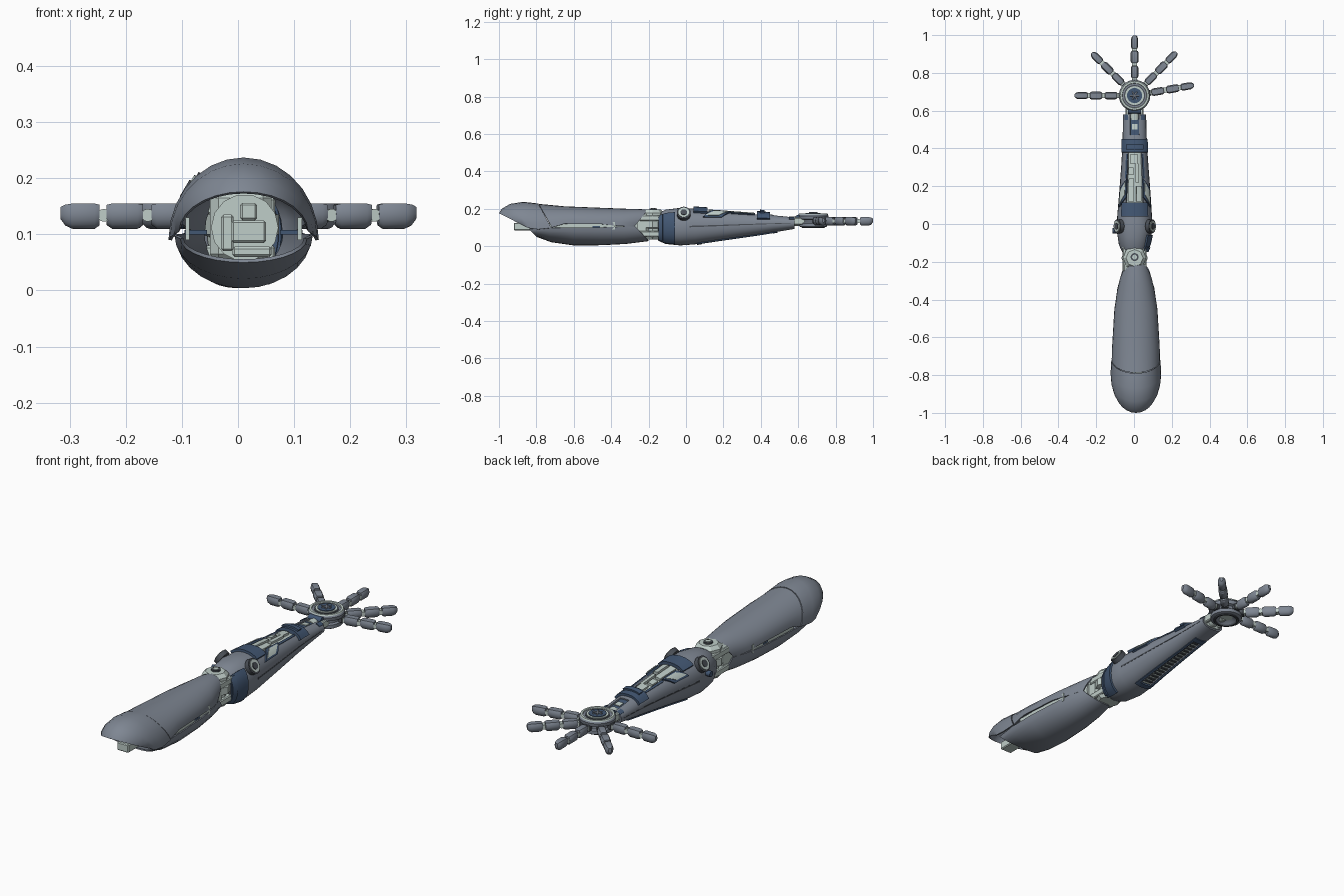
import bpy, bmesh
from math import sin, cos, radians, pi, copysign
from mathutils import Vector, Matrix

if "Cube" in bpy.data.objects:
    bpy.data.objects.remove(bpy.data.objects["Cube"])


def material(name, rgb):
    m = bpy.data.materials.new(name)
    m.use_nodes = True
    m.diffuse_color = (*rgb, 1)
    m.node_tree.nodes["Principled BSDF"].inputs["Base Color"].default_value = (*rgb, 1)
    return m


GRAY = material("steel gray", (.21, .24, .29))
LIGHT = material("pale metal", (.52, .61, .58))
NAVY = material("navy", (.055, .095, .17))
DARK = material("dark gray", (.07, .08, .095))


def finish(bm, name, mat, thick=0, smooth=True):
    me = bpy.data.meshes.new(name)
    bm.to_mesh(me)
    bm.free()
    me.materials.append(mat)
    ob = bpy.data.objects.new(name, me)
    bpy.context.collection.objects.link(ob)
    bpy.ops.object.select_all(action='DESELECT')
    ob.select_set(True)
    bpy.context.view_layer.objects.active = ob
    if thick:
        mod = ob.modifiers.new("thickness", 'SOLIDIFY')
        mod.thickness, mod.offset = thick, -1
        bpy.ops.object.modifier_apply(modifier=mod.name)
    if smooth:
        bpy.ops.object.shade_smooth_by_angle(angle=radians(32))
    return ob


def grid(name, fn, us, vs, mat, thick=0, skip=None, caps=False):
    """Sheet of quads over point function fn(u, v), with optional holes."""
    bm = bmesh.new()
    pts = [[bm.verts.new(fn(u, v)) for v in vs] for u in us]
    for i in range(len(us) - 1):
        for j in range(len(vs) - 1):
            if skip and skip((us[i] + us[i + 1]) / 2, (vs[j] + vs[j + 1]) / 2):
                continue
            bm.faces.new((pts[i][j], pts[i + 1][j], pts[i + 1][j + 1], pts[i][j + 1]))
    if caps:
        bm.faces.new(pts[0])
        bm.faces.new(pts[-1][::-1])
    bmesh.ops.remove_doubles(bm, verts=bm.verts, dist=1e-5)
    return finish(bm, name, mat, thick)


def span(a, b, n):
    return [a + (b - a) * i / n for i in range(n + 1)]


def box(name, lo, hi, mat, bevel=.004, matrix=Matrix()):
    lo, hi = Vector(lo), Vector(hi)
    bm = bmesh.new()
    bmesh.ops.create_cube(bm, size=1, matrix=Matrix.Translation((lo + hi) / 2)
                          @ Matrix.Diagonal((*(hi - lo), 1)))
    if bevel:
        bmesh.ops.bevel(bm, geom=bm.edges[:], offset=bevel, segments=1, affect='EDGES')
    bm.transform(matrix)
    return finish(bm, name, mat, smooth=False)


def lathe(name, profile, mat, at, axis=(0, 0, 1), sides=24):
    """Spin (radius, height) points about an axis through a point."""
    bm = bmesh.new()
    vs = [bm.verts.new((r, 0, h)) for r, h in profile]
    es = [bm.edges.new(p) for p in zip(vs, vs[1:])]
    bmesh.ops.spin(bm, geom=vs + es, cent=(0, 0, 0), axis=(0, 0, 1), angle=2 * pi, steps=sides)
    bmesh.ops.remove_doubles(bm, verts=bm.verts, dist=1e-5)
    bmesh.ops.recalc_face_normals(bm, faces=bm.faces)
    bm.transform(Matrix.Translation(at) @ Vector((0, 0, 1)).rotation_difference(Vector(axis)).to_matrix().to_4x4())
    return finish(bm, name, mat)


def disc(name, r, h0, h1, mat, at, axis=(0, 0, 1), sides=24):
    return lathe(name, [(0, h0), (r, h0), (r, h1), (0, h1)], mat, at, axis, sides)


# Upper arm: open shells; stations are crown y, edge y, edge z, crown z, half width
def arm_shell(name, stations, a0, a1):
    def point(s, a):
        yc, ye, ze, zc, hw = s
        k = abs(sin(a))
        return (.01 + hw * cos(a), ye + (yc - ye) * k, ze + (zc - ze) * k)
    return grid(name, point, stations, span(a0, a1, 14), GRAY, .006)


seam = (-.79, -.72, .098, .228, .13)
arm_shell("shoulder_cap", [(-1, -.86, .105, .176, .115), (-.985, -.85, .1, .2, .124),
                           (-.94, -.83, .095, .226, .131), (-.87, -.79, .09, .237, .134),
                           seam], 0, pi)
arm_shell("upper_arm_top_shell", [(-.787, -.717, .1, .226, .128), (-.65, -.65, .12, .213, .126),
                                  (-.45, -.45, .118, .205, .114), (-.32, -.36, .108, .2, .1),
                                  (-.24, -.3, .105, .198, .086), (-.205, -.275, .105, .194, .074)], 0, pi)
arm_shell("upper_arm_bottom_shell", [(-.8, -.84, .092, .05, .113), (-.72, -.74, .097, .021, .123),
                                     (-.6, -.6, .1, .004, .122), (-.45, -.45, .1, .005, .113),
                                     (-.32, -.34, .105, .012, .098), (-.2, -.27, .105, .027, .076)], pi, 2 * pi)

# Upper arm inner frame
disc("upper_arm_core", .06, -.14, .14, LIGHT, (.012, -.4, .112), (0, 1, 0), 14)
box("shoulder_rod", (-.012, -.92, .085), (.05, -.5, .125), LIGHT)
box("shoulder_rod_rib", (.004, -.7, .125), (.034, -.5, .156), LIGHT)
box("core_side_rib", (-.03, -.57, .07), (-.008, -.5, .135), LIGHT)
box("core_lower_rib", (-.01, -.57, .06), (.06, -.5, .078), LIGHT)
for s in (-1, 1):
    box("slot_liner", (.01 + s * .1 - .004, -.7, .09), (.01 + s * .1 + .004, -.38, .13), LIGHT, 0)
    box("slot_hinge", (.01 + s * .085 - .02, -.5, .1), (.01 + s * .085 + .02, -.46, .108), NAVY, 0)

# Elbow: stacked pale joint between the arm halves
lathe("elbow_joint", [(0, .035), (.05, .035), (.062, .05), (.062, .075), (.052, .08), (.052, .095),
                      (.07, .1), (.07, .135), (.052, .14), (.052, .152), (.062, .157), (.062, .178),
                      (.045, .195), (0, .195)], LIGHT, (.003, -.18, 0), sides=8)
disc("elbow_pin", .021, .19, .202, DARK, (.003, -.175, 0))
disc("elbow_pin_cap", .013, .2, .205, LIGHT, (.003, -.175, 0))
box("elbow_link", (-.05, -.31, .05), (.06, -.2, .18), LIGHT, .015)
for z in (.065, .15):
    box("elbow_side_clamp", (-.06, -.25, z - .015), (.066, -.1, z + .015), LIGHT)

# Forearm surface: y, centre x, half width, bottom z, top z
FOREARM = [(-.15, 0, .062, .03, .175), (-.11, 0, .08, .012, .195), (-.03, .003, .095, .004, .205),
           (.05, .003, .091, .01, .2), (.2, .005, .079, .033, .19), (.4, .004, .064, .062, .175),
           (.58, .003, .06, .092, .155)]


def forearm(y, deg, off=0):
    i = max(k for k in range(len(FOREARM) - 1) if FOREARM[k][0] <= y or k == 0)
    p, q = FOREARM[i], FOREARM[i + 1]
    t = (y - p[0]) / (q[0] - p[0])
    _, xc, hw, zb, zt = [a + (b - a) * t for a, b in zip(p, q)]
    c, s = cos(radians(deg)), sin(radians(deg))
    rounded = [copysign(abs(w) ** .88, w) for w in (c, s)]
    return (xc + (hw + off) * rounded[0], y, (zb + zt) / 2 + ((zt - zb) / 2 + off) * rounded[1])


def plate(name, y0, y1, a0, a1, off, mat, thick=.01, slant=0):
    def point(y, a):
        return forearm(y + slant * (a - a0) / (a1 - a0), a, off)
    return grid(name, point, span(y0, y1, 4), span(a0, a1, 8), mat, thick)


def openings(y, a):
    top = .11 < y < .38 and 60 < a < 120
    under = .08 < y < .47 and 245 < a < 285
    wrist = .47 < y and 65 < a < 115
    return top or under or wrist


ys = sorted([s[0] for s in FOREARM[:4]] + [-.07, .01, .08] + span(.11, .38, 4) + [.47, .58])
grid("forearm_shell", forearm, ys, span(0, 360, 36), GRAY, .008, openings)
grid("forearm_core", lambda y, a: forearm(y, a, -.011), ys, span(0, 345, 23) + [360], LIGHT, caps=True)

# Forearm top: stepped pale mechanism between navy bands
plate("front_band", .04, .115, 48, 132, .012, NAVY, .018)
plate("rear_band", .38, .45, 25, 155, .012, NAVY, .018)
plate("rear_band_ridge", .395, .42, 60, 120, .02, NAVY, .012)
plate("wrist_inset", .47, .56, 68, 112, -.006, NAVY)
plate("wrist_inset_panel", .5, .53, 78, 102, -.002, LIGHT)
for y0, y1, a0, a1 in ((.12, .2, 68, 86), (.12, .24, 92, 112), (.22, .32, 76, 88),
                       (.26, .3, 94, 114), (.32, .37, 80, 108)):
    plate("mechanism_block", y0, y1, a0, a1, .001, LIGHT, .012)
for m in (0, 1):
    def mirrored(a, b):
        return (180 - b, 180 - a) if m else (a, b)
    slant = -.05 if m else .05
    start = .14 if m else .09
    plate("vent_frame", start, start + .1, *mirrored(28, 62), .008, NAVY, .012, slant)
    plate("vent_panel", start + .015, start + .085, *mirrored(34, 57), .011, LIGHT, .006, slant)
    plate("rail", .24, .37, *mirrored(52, 60), .005, NAVY, .01)
    plate("side_seam", .02, .56, *mirrored(-1.5, 1.5), .001, DARK, .004)
    plate("wrist_clip", .55, .58, *mirrored(35, 60), .004, NAVY)
    # Round knobs beside the elbow
    s = -1 if m else 1
    at, axis = (.004 + s * .074, -.012, .168), (s * .85, 0, .5)
    disc("knob_ring", .037, 0, .022, DARK, at, axis)
    disc("knob_face", .029, .018, .026, LIGHT, at, axis)
    disc("knob_centre", .017, .022, .029, DARK, at, axis)

# Elbow guard on one side, small stud on the other
plate("elbow_guard", -.148, -.06, -60, 45, .009, NAVY, .014)
plate("elbow_guard_rim", -.148, -.125, -50, 40, .014, NAVY, .01)
disc("side_stud", .014, 0, .025, NAVY, (-.088, -.035, .125), (-1, 0, 0), 12)

# Underside grille with navy frame
for a0, a1 in ((238, 246), (284, 292)):
    plate("grille_frame_side", .06, .49, a0, a1, .005, NAVY)
for y0, y1 in ((.06, .085), (.465, .49)):
    plate("grille_frame_end", y0, y1, 238, 292, .005, NAVY)
for i in range(16):
    plate("grille_bar", .096 + i * .023, .106 + i * .023, 247, 283, -.004, DARK, .005)

# Wrist
disc("wrist_axle", .026, -.05, .06, LIGHT, (.003, .6, .133), (0, 1, 0), 12)
disc("wrist_roller", .017, -.035, .035, NAVY, (.003, .6, .15), (1, 0, 0), 12)
for s in (-1, 1):
    box("wrist_strut", (.003 + s * .038 - .009, .55, .115), (.003 + s * .038 + .009, .66, .152), LIGHT)

# Palm: ringed disc, dished below
PALM = (.003, .68, 0)
lathe("palm_body", [(0, .125), (.03, .118), (.048, .102), (.06, .1), (.074, .105), (.074, .122), (.066, .128),
                    (.066, .14), (.08, .145), (.083, .162), (.077, .17), (0, .17)], GRAY, PALM, sides=32)
lathe("palm_rim", [(.064, .169), (.066, .175), (.076, .175), (.079, .169)], LIGHT, PALM, sides=32)
disc("palm_groove", .056, .168, .172, DARK, PALM)
disc("palm_inner_ring", .05, .169, .175, LIGHT, PALM)
disc("palm_plate", .04, .17, .178, NAVY, PALM)
for i in range(3):
    box("palm_ridge", (-.024, -.004, .177), (.024, .004, .182), GRAY, .001,
        Matrix.Translation(PALM) @ Matrix.Rotation(i * pi / 3, 4, 'Z'))
lathe("palm_lower_ring", [(.06, .1), (.058, .096), (.05, .096), (.047, .103)], DARK, PALM, sides=32)
disc("palm_lens", .03, .114, .124, LIGHT, PALM)


# Fingers: three flat-topped, round-bellied segments with pale joints
def segment(name, r0, r1, hw, tip, turn):
    length = r1 - r0
    rows = [(0, .78), (.12, 1), (.7, 1), (.88, .78), (1, .35)] if tip else [(0, .75), (.15, 1), (.85, 1), (1, .75)]

    def point(row, a):
        t, k = row
        z = sin(a)
        z = .136 + (.019 * min(1, z * 1.5) * (k + 1) / 2 if z > 0 else .026 * z * k)
        return turn @ Vector((r0 + t * length, hw * k * cos(a), z))
    ob = grid(name, point, rows, span(0, 2 * pi * 15 / 16, 15) + [0], GRAY, caps=True)
    ob.data.flip_normals()
    return ob


for deg in (10, 46, 90, 135, 180):
    turn = Matrix.Translation(PALM) @ Matrix.Rotation(radians(deg), 4, 'Z')
    for name, r0, r1, hw, tip in (("proximal", .092, .157, .02, False), ("middle", .172, .237, .021, False),
                                  ("distal", .25, .319, .019, True)):
        segment("finger_" + name, r0, r1, hw, tip, turn)
        side = turn.to_3x3() @ Vector((0, 1, 0))
        disc("finger_joint", .0115, -.014, .014, LIGHT, turn @ Vector((r0 - .008, 0, .134)), side, 12)
        box("finger_link", (r0 - .022, -.007, .127), (r0 + .01, .007, .141), LIGHT, .002, turn)
    box("finger_base", (.06, -.016, .12), (.086, .016, .15), DARK, .004, turn)
